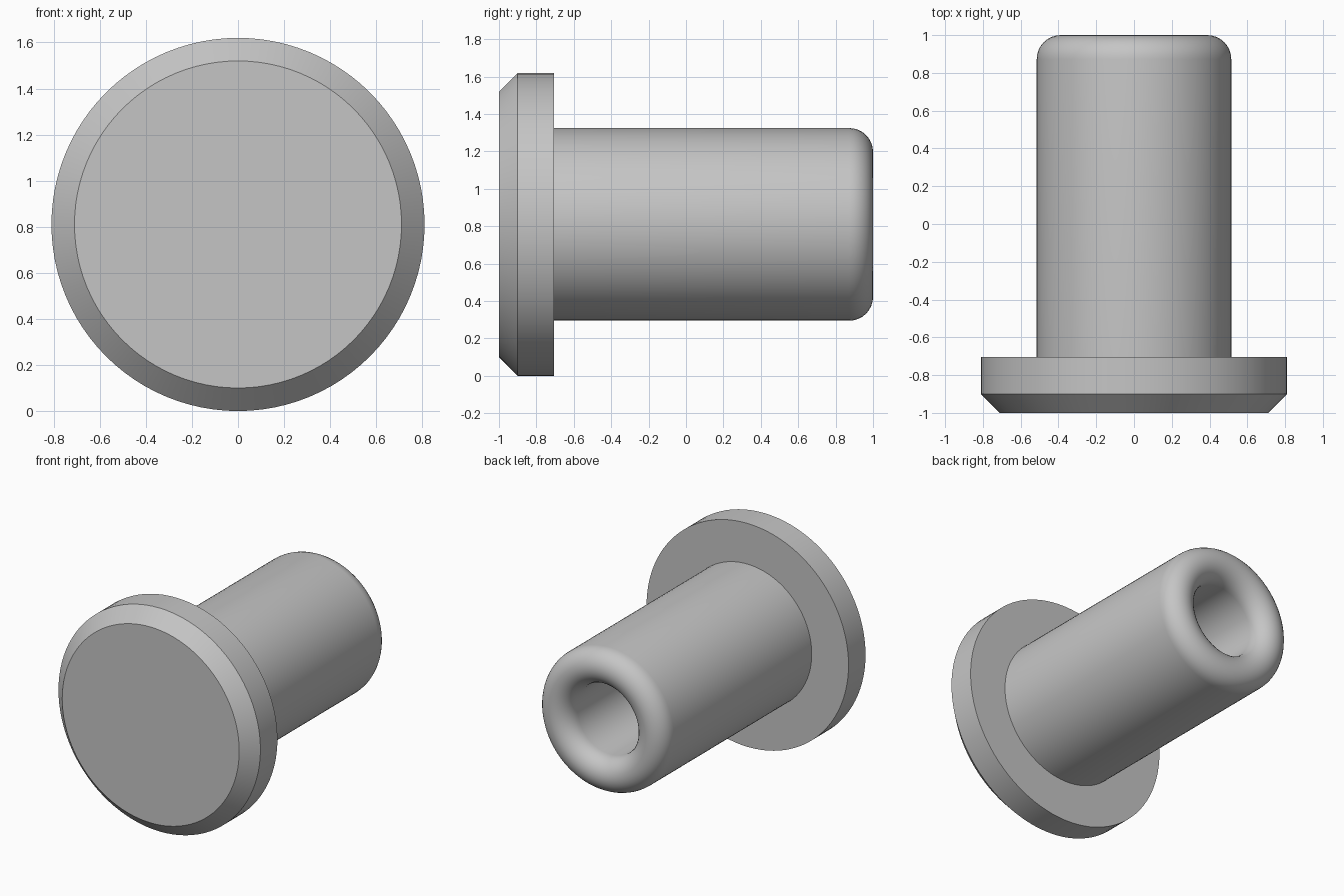
import bpy, bmesh, math
from mathutils import Matrix, Vector

cube = bpy.data.objects.get("Cube")
if cube:
    bpy.data.objects.remove(cube, do_unlink=True)

AXIS_Z = 0.81      # height of the common axis
SEGMENTS = 96

grey = bpy.data.materials.new("plain grey")
grey.use_nodes = True
colour = (0.56, 0.56, 0.56, 1)
grey.diffuse_color = colour
grey.node_tree.nodes["Principled BSDF"].inputs["Base Color"].default_value = colour


def lathe(name, profile):
    """Revolve (radius, y) points around the horizontal axis."""
    bm = bmesh.new()
    verts = [bm.verts.new((r, y, 0)) for r, y in profile]
    edges = [bm.edges.new(pair) for pair in zip(verts, verts[1:])]
    bmesh.ops.spin(bm, geom=verts + edges, cent=(0, 0, 0), axis=(0, 1, 0),
                   angle=math.tau, steps=SEGMENTS, use_merge=True)
    bmesh.ops.remove_doubles(bm, verts=bm.verts, dist=1e-4)
    bmesh.ops.recalc_face_normals(bm, faces=bm.faces)
    mesh = bpy.data.meshes.new(name)
    bm.to_mesh(mesh)
    bm.free()
    mesh.materials.append(grey)
    obj = bpy.data.objects.new(name, mesh)
    obj.location.z = AXIS_Z
    bpy.context.collection.objects.link(obj)
    bpy.ops.object.select_all(action="DESELECT")
    obj.select_set(True)
    bpy.context.view_layer.objects.active = obj
    bpy.ops.object.shade_smooth_by_angle(angle=math.radians(30))
    return obj


# Round head with a chamfered front edge
head_r, head_back, chamfer = 0.81, -0.705, 0.1
lathe("head", [(0, -1), (head_r - chamfer, -1), (head_r, -1 + chamfer),
               (head_r, head_back), (0, head_back)])

# Hollow shank with a fully rounded rim, closed where it meets the head
outer, inner = 0.515, 0.26
mid, rim = (outer + inner) / 2, (outer - inner) / 2
steps = 16
arc = [(mid + rim * math.cos(math.pi * i / steps),
        1 - rim + rim * math.sin(math.pi * i / steps)) for i in range(steps + 1)]
lathe("shank", [(outer, head_back)] + arc + [(inner, head_back), (outer, head_back)])
